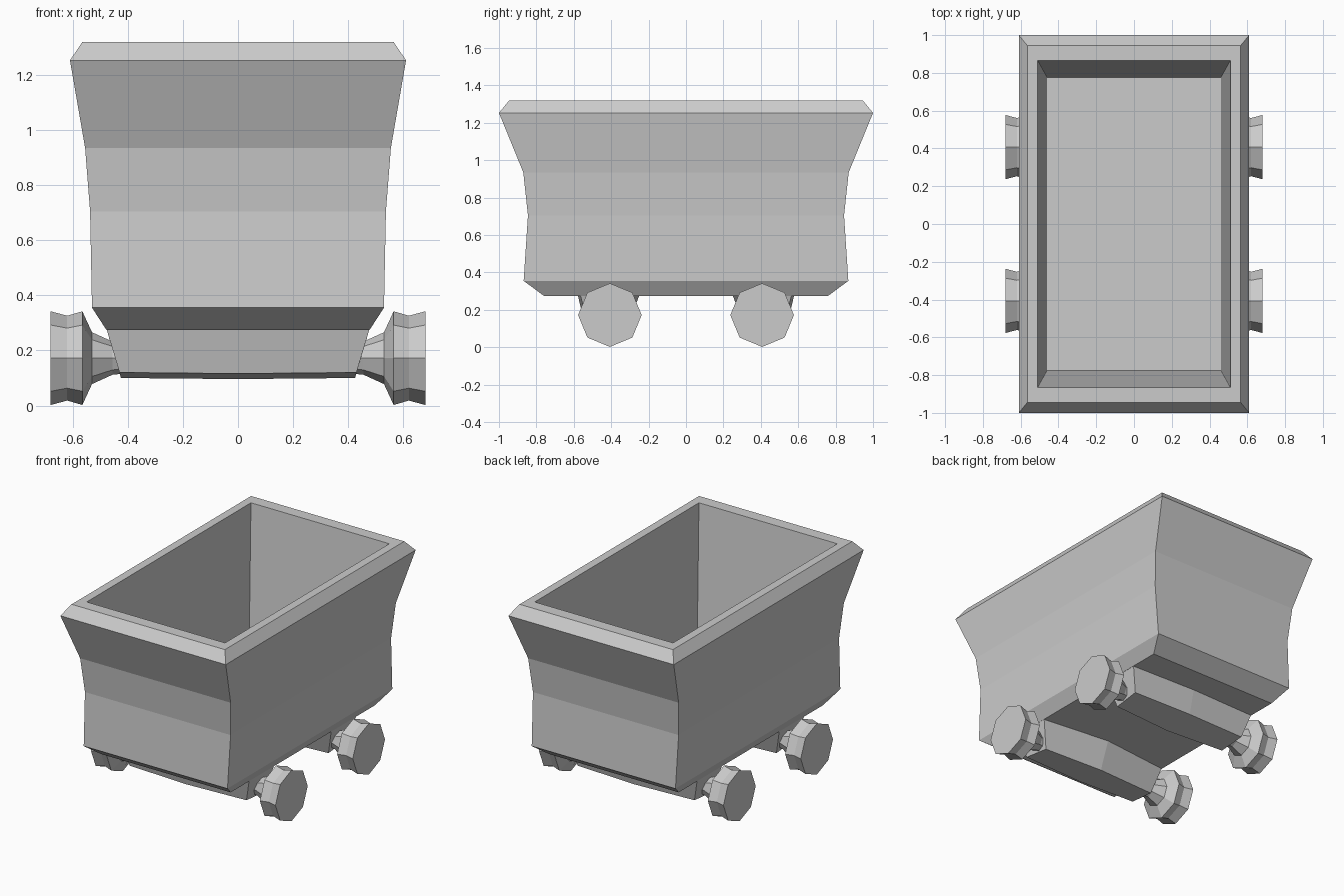
import bpy, bmesh
from math import pi, cos, sin

if "Cube" in bpy.data.objects:
    bpy.data.objects.remove(bpy.data.objects["Cube"])


def loft(name, rings):
    """Skin a list of equal-sized vertex rings and cap both ends."""
    bm = bmesh.new()
    loops = [[bm.verts.new(p) for p in ring] for ring in rings]
    n = len(rings[0])
    for a, b in zip(loops, loops[1:]):
        for i in range(n):
            j = (i + 1) % n
            bm.faces.new((a[i], a[j], b[j], b[i]))
    bm.faces.new(loops[0][::-1])
    bm.faces.new(loops[-1])
    bmesh.ops.recalc_face_normals(bm, faces=bm.faces)
    mesh = bpy.data.meshes.new(name)
    bm.to_mesh(mesh)
    bm.free()
    obj = bpy.data.objects.new(name, mesh)
    bpy.context.collection.objects.link(obj)
    return obj


def rect(hx, hy, z):
    return [(-hx, -hy, z), (hx, -hy, z), (hx, hy, z), (-hx, hy, z)]


# Tub: outside from the bottom up, over the rim, down to the inner floor
tub_profile = [
    (0.478, 0.76, 0.275), (0.53, 0.868, 0.355), (0.537, 0.845, 0.705),
    (0.555, 0.87, 0.935), (0.61, 1.0, 1.253), (0.565, 0.945, 1.32),
    (0.51, 0.865, 1.32), (0.46, 0.775, 0.42),
]
loft("tub", [rect(*p) for p in tub_profile])

# Axle beam section: end half-width x, y at the ends, y at mid-span, z
beam_section = [
    (0.478, 0.565, 0.578, 0.28), (0.43, 0.525, 0.54, 0.12),
    (0.425, 0.345, 0.32, 0.10), (0.478, 0.30, 0.25, 0.28),
]

# Wheel with tapered hub: (x, radius)
wheel_profile = [(0.68, 0.17), (0.62, 0.154), (0.565, 0.17),
                 (0.53, 0.094), (0.455, 0.06), (0.40, 0.055)]


def wheel_ring(sx, y, x, r):
    return [(sx * x, y + r * sin(k * pi / 4), 0.172 + r * cos(k * pi / 4))
            for k in range(8)]


for end, sy in (("front", -1), ("back", 1)):
    loft(f"{end}_axle_beam", [
        [(-x, sy * ye, z) for x, ye, ym, z in beam_section],
        [(0, sy * ym, z - 0.004) for x, ye, ym, z in beam_section],
        [(x, sy * ye, z) for x, ye, ym, z in beam_section],
    ])
    for side, sx in (("left", -1), ("right", 1)):
        loft(f"{end}_{side}_wheel",
             [wheel_ring(sx, sy * 0.407, x, r) for x, r in wheel_profile])
